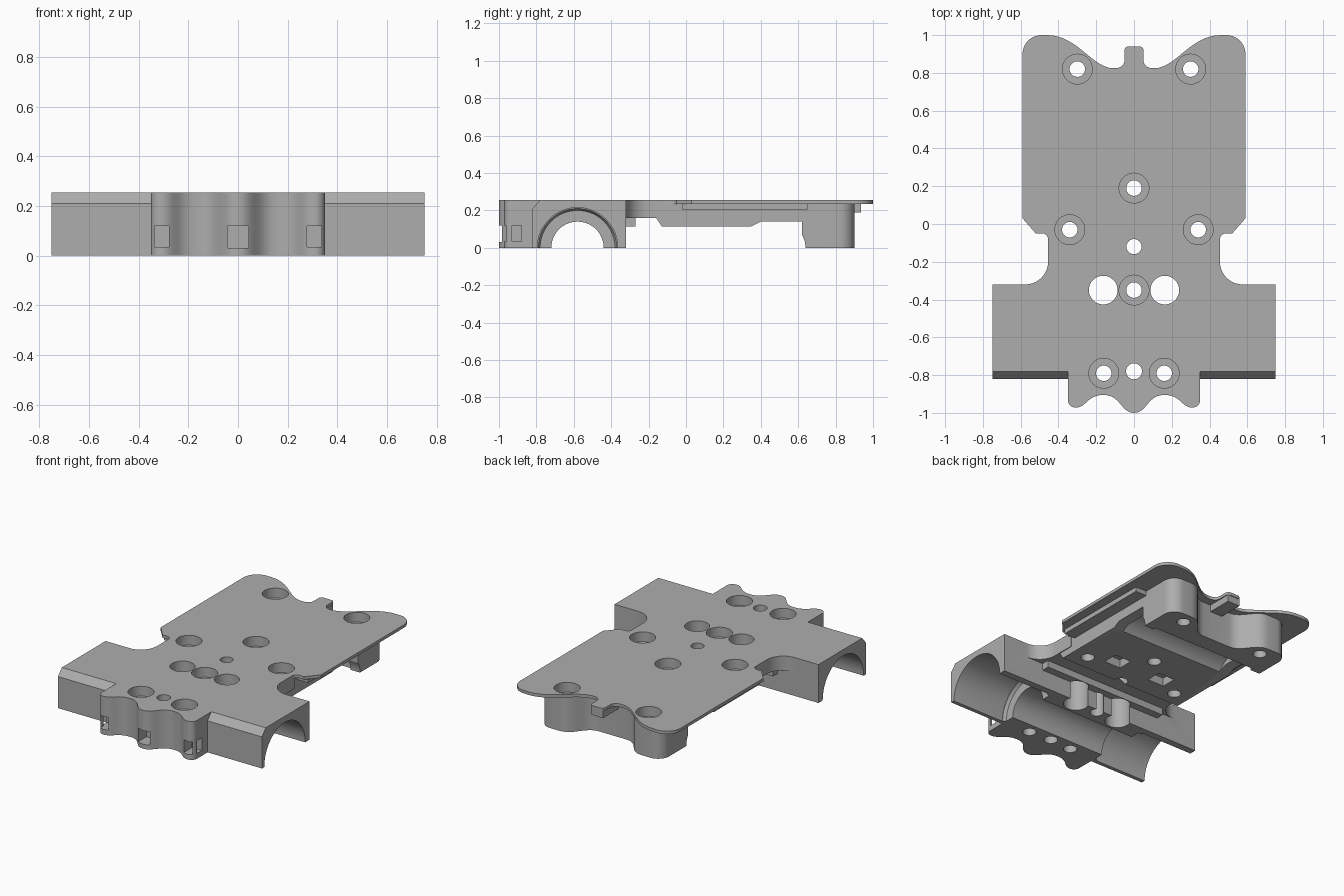
import bpy, bmesh, math
from mathutils import Vector, Matrix
from mathutils.geometry import interpolate_bezier

cube = bpy.data.objects.get("Cube")
if cube:
    bpy.data.objects.remove(cube, do_unlink=True)

TOP, DECK = 0.255, 0.235
grey = bpy.data.materials.new("plain grey")
grey.use_nodes = True
colour = (0.42, 0.42, 0.42, 1)
grey.diffuse_color = colour
grey.node_tree.nodes["Principled BSDF"].inputs["Base Color"].default_value = colour


def finish(name, bm):
    bmesh.ops.recalc_face_normals(bm, faces=bm.faces)
    mesh = bpy.data.meshes.new(name)
    bm.to_mesh(mesh)
    bm.free()
    mesh.materials.append(grey)
    ob = bpy.data.objects.new(name, mesh)
    bpy.context.collection.objects.link(ob)
    return ob


def prism(name, points, lo, hi, axis="z"):
    """Extrude an outline: (x, y) along z, or (y, z) along x."""
    bm = bmesh.new()
    place = (lambda p: (p[0], p[1], lo)) if axis == "z" else (lambda p: (lo, p[0], p[1]))
    face = bm.faces.new([bm.verts.new(place(p)) for p in points])
    new = bmesh.ops.extrude_face_region(bm, geom=[face])["geom"]
    shift = Vector((0, 0, hi - lo)) if axis == "z" else Vector((hi - lo, 0, 0))
    bmesh.ops.translate(bm, vec=shift, verts=[v for v in new if isinstance(v, bmesh.types.BMVert)])
    return finish(name, bm)


def box(name, x0, x1, y0, y1, z0, z1):
    return prism(name, [(x0, y0), (x1, y0), (x1, y1), (x0, y1)], z0, z1)


def rod(name, centre, r, length, axis="z", r2=None, sides=48):
    bm = bmesh.new()
    bmesh.ops.create_cone(bm, cap_ends=True, segments=sides, radius1=r,
                          radius2=r if r2 is None else r2, depth=length)
    turn = Matrix.Rotation(math.pi / 2, 4, "Y") if axis == "x" else Matrix()
    bmesh.ops.transform(bm, matrix=Matrix.Translation(centre) @ turn, verts=bm.verts)
    return finish(name, bm)


def arc(cx, cy, r, a0, a1, n=10):
    angles = [math.radians(a0 + (a1 - a0) * i / n) for i in range(n + 1)]
    return [(cx + r * math.cos(a), cy + r * math.sin(a)) for a in angles]


def curve(*p, n=12):
    pts = interpolate_bezier(*[Vector((q[0], q[1], 0)) for q in p], n)
    return [(q.x, q.y) for q in pts]


def mirrored(half):
    """Close a +x outline that starts and ends near the centre line."""
    return half + [(-x, y) for x, y in reversed(half) if x > 1e-5]


def combine(target, other, operation):
    mod = target.modifiers.new("join", "BOOLEAN")
    mod.operation, mod.object, mod.solver = operation, other, "EXACT"
    bpy.context.view_layer.objects.active = target
    bpy.ops.object.modifier_apply(modifier=mod.name)
    bpy.data.objects.remove(other, do_unlink=True)


# Deck plate with waist, rounded rear corners, wavy rear edge and tab
waist = arc(0.575, -0.2, 0.12, 270, 180)
deck_half = [(0.1, -0.4), (0.6, -0.4), (0.6, -0.32)] + waist
deck_half += arc(0.485, -0.08, 0.03, 180, 90, 5) + [(0.52, -0.05), (0.59, 0.03)]
deck_half += arc(0.49, 0.9, 0.1, 0, 90)
wave = curve((0.46, 1), (0.3, 1), (0.22, 0.825), (0.11, 0.825), n=16)
deck_half += wave + curve((0.1, 0.825), (0.07, 0.825), (0.05, 0.84), (0.05, 0.87), n=6)
deck_half += arc(0.03, 0.92, 0.02, 0, 90, 5)
body = prism("chassis_cover", mirrored(deck_half), DECK, TOP)

parts = []
# Front axle housing with its chamfered front edge
parts.append(prism("axle_housing", [(-0.82, 0), (-0.32, 0), (-0.32, TOP), (-0.78, TOP),
                                    (-0.82, 0.21)], -0.75, 0.75, "x"))
# Scalloped nose block
nose = curve((0, -1), (0.07, -1), (0.07, -0.905), (0.16, -0.905))
nose += curve((0.16, -0.905), (0.25, -0.905), (0.25, -0.972), (0.31, -0.972))[1:]
nose += arc(0.31, -0.932, 0.04, 270, 360, 6)[1:] + [(0.35, -0.7)]
parts.append(prism("nose_block", mirrored(nose), 0, TOP))
# Waist sides that flow into the housing
web = [(0.2, -0.34), (0.575, -0.34)] + waist + [(0.455, -0.05), (0.2, -0.05)]
parts.append(prism("waist", mirrored(web), 0.16, 0.245))
# Stepped underbody
parts.append(prism("underbody", [(-0.34, 0.115), (-0.27, 0.115), (-0.27, 0.16), (-0.16, 0.16),
                                 (-0.13, 0.115), (0.35, 0.115), (0.4, 0.14), (0.7, 0.14),
                                 (0.7, 0.245), (-0.34, 0.245)], -0.45, 0.45, "x"))
parts.append(box("side_ledges", -0.53, 0.53, -0.02, 0.65, 0.205, 0.245))
# Rear skirt whose back edge follows the wavy rear edge of the deck
skirt = [(0.45, 0.62)] + arc(0.37, 0.82, 0.08, 0, 90)
skirt += curve((0.3, 0.9), (0.2, 0.9), (0.2, 0.77), (0.1, 0.77)) + [(0, 0.77)]
parts.append(prism("rear_skirt", mirrored(skirt), 0, 0.245))
parts.append(box("rear_tab", -0.045, 0.045, 0.75, 0.935, 0.19, 0.245))
for part in parts:
    combine(body, part, "UNION")

cuts = []
# Front axle bore: narrow middle, wider ends with a tapered step
cuts.append(rod("cut", (0, -0.58, 0), 0.14, 1.6, "x", sides=64))
for s in (-1, 1):
    cuts.append(rod("cut", (s * 0.59, -0.58, 0), 0.215, 0.44, "x", sides=64))
    inner, outer = 0.2, 0.215
    cuts.append(rod("cut", (s * 0.365, -0.58, 0), inner if s > 0 else outer, 0.03, "x",
                    outer if s > 0 else inner, 64))
# Rear axle bore and its wider trough
cuts.append(rod("cut", (0, 0.5, 0), 0.139, 1.4, "x", sides=64))
cuts.append(rod("cut", (0, 0.49, 0.02), 0.17, 0.76, "x", sides=64))
# Counterbored screw holes
screws = [(0, 0.19), (0, -0.35)]
for s in (-1, 1):
    screws += [(s * 0.3, 0.82), (s * 0.34, -0.03), (s * 0.16, -0.79)]
for x, y in screws:
    cuts.append(rod("cut", (x, y, 0.1), 0.041, 0.6, sides=32))
    cuts.append(rod("cut", (x, y, 0.29), 0.079, 0.2))
# Plain holes
for x, y, r in ((0, -0.12, 0.04), (0, -0.78, 0.042), (0.163, -0.35, 0.076), (-0.163, -0.35, 0.076)):
    cuts.append(rod("cut", (x, y, 0.1), r, 0.6))
# Nose slots and underside pockets
cuts.append(box("cut", -0.043, 0.043, -1.05, -0.9, 0.03, 0.12))
for s in (-1, 1):
    a, b = sorted((s * 0.277, s * 0.337))
    cuts.append(box("cut", a, b, -1.05, -0.88, 0.035, 0.12))
    a, b = sorted((s * 0.3, s * 0.4))
    cuts.append(box("cut", a, b, -0.93, -0.88, 0.035, 0.12))
    a, b = sorted((s * 0.11, s * 0.23))
    cuts.append(box("cut", a, b, 0.0, 0.1, 0.05, 0.17))
for cut in cuts:
    combine(body, cut, "DIFFERENCE")

bpy.ops.object.select_all(action="DESELECT")
body.select_set(True)
bpy.context.view_layer.objects.active = body
bpy.ops.object.shade_smooth_by_angle(angle=math.radians(30))
